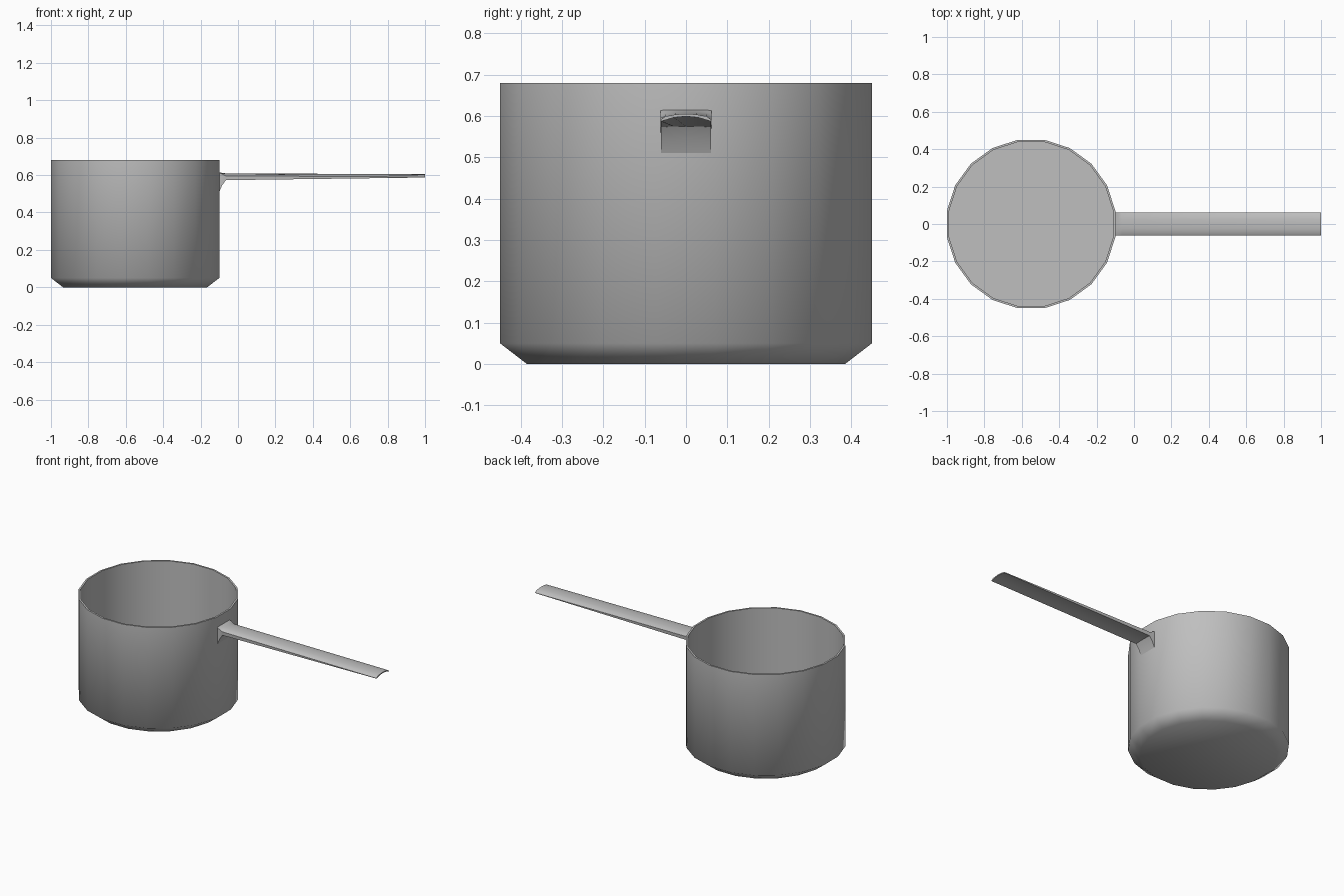
import bpy
import bmesh
from math import cos, sin, pi, radians

cube = bpy.data.objects.get("Cube")
if cube:
    bpy.data.objects.remove(cube, do_unlink=True)

SIDES = 20
CENTRE_X = -0.55

# Single brushed metal colour
metal = bpy.data.materials.new("grey_metal")
metal.use_nodes = True
GREY = (0.52, 0.52, 0.52, 1)
metal.diffuse_color = GREY
metal.node_tree.nodes["Principled BSDF"].inputs["Base Color"].default_value = GREY


def loft(name, rings, smooth_angle):
    """Join closed rings of points with quads and cap both ends."""
    bm = bmesh.new()
    loops = [[bm.verts.new(p) for p in ring] for ring in rings]
    count = len(loops[0])
    for a, b in zip(loops, loops[1:]):
        for i in range(count):
            j = (i + 1) % count
            bm.faces.new((a[i], a[j], b[j], b[i]))
    bm.faces.new(loops[0][::-1])
    bm.faces.new(loops[-1])
    bmesh.ops.recalc_face_normals(bm, faces=bm.faces[:])
    mesh = bpy.data.meshes.new(name)
    bm.to_mesh(mesh)
    bm.free()
    mesh.materials.append(metal)
    obj = bpy.data.objects.new(name, mesh)
    bpy.context.collection.objects.link(obj)
    bpy.ops.object.select_all(action='DESELECT')
    obj.select_set(True)
    bpy.context.view_layer.objects.active = obj
    bpy.ops.object.shade_smooth_by_angle(angle=radians(smooth_angle))
    return obj


def pot_ring(apothem, z):
    """Polygon ring with a flat side towards each axis."""
    r = apothem / cos(pi / SIDES)
    angles = [(i + 0.5) * 2 * pi / SIDES for i in range(SIDES)]
    return [(CENTRE_X + r * cos(a), r * sin(a), z) for a in angles]


# Open pot: chamfered base, outer wall, thin rim, inner wall, floor
profile = [(0.385, 0), (0.45, 0.05), (0.45, 0.68), (0.439, 0.68), (0.439, 0.05)]
loft("pot", [pot_ring(r, z) for r, z in profile], 60)


def handle_ring(x, crown, shoulder, edge, under_edge, under_mid):
    """Arched handle section, mirrored across y."""
    top = [(-0.062, edge), (-0.05, shoulder), (-0.025, shoulder + 0.75 * (crown - shoulder)), (0, crown)]
    top += [(-y, z) for y, z in top[-2::-1]]
    mid = under_edge + 0.75 * (under_mid - under_edge)
    under = [(0.06, under_edge), (0.03, mid), (0, under_mid), (-0.03, mid), (-0.06, under_edge)]
    return [(x, y, z) for y, z in top + under]


# Handle: wide flared bracket at the pot, thinning to an arched tip
sections = [
    (-0.102, 0.615, 0.615, 0.614, 0.505, 0.505),
    (-0.085, 0.612, 0.609, 0.606, 0.545, 0.545),
    (-0.065, 0.609, 0.603, 0.596, 0.573, 0.575),
    (1.0, 0.605, 0.599, 0.59, 0.587, 0.599),
]
loft("handle", [handle_ring(*s) for s in sections], 35)
